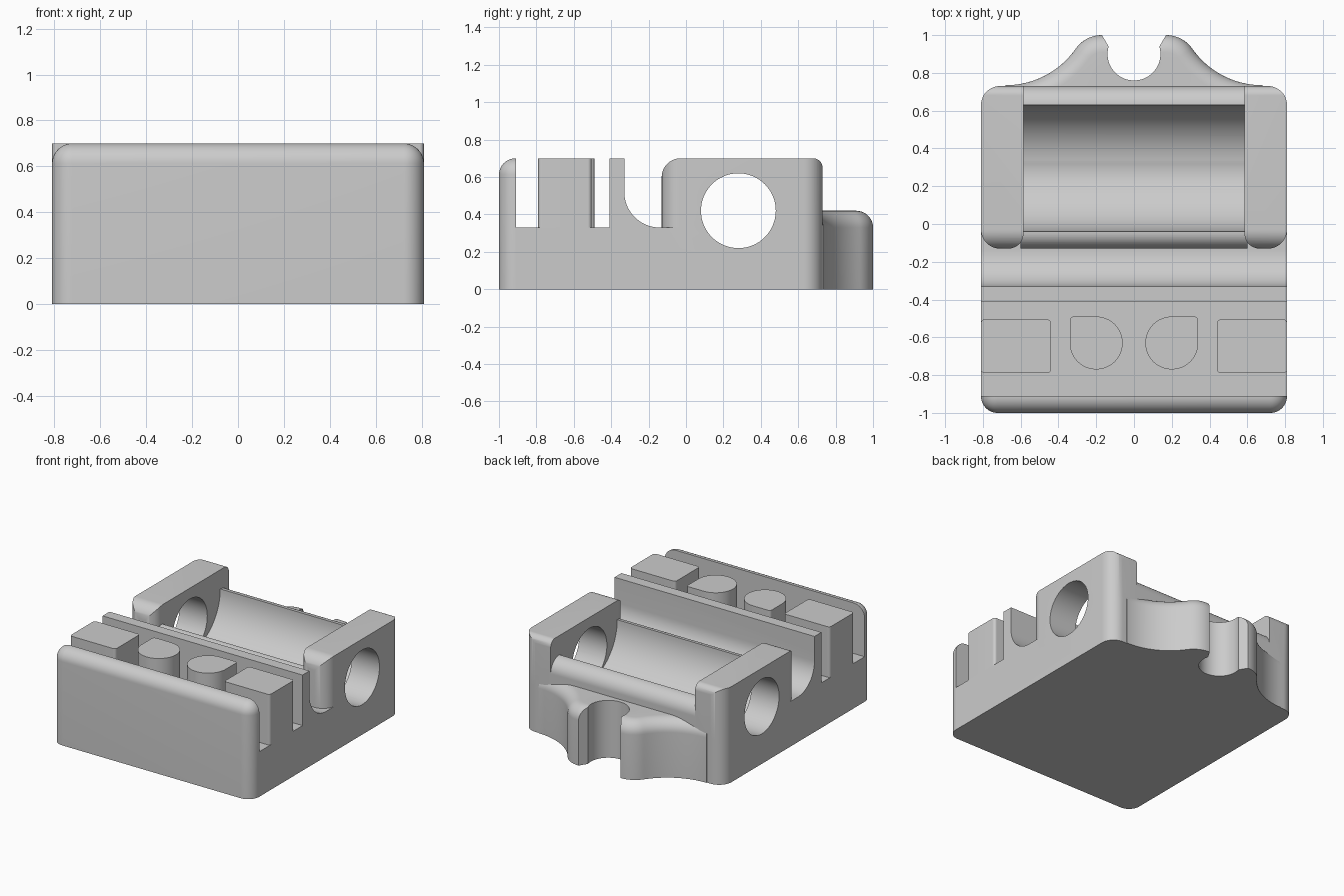
import bpy, bmesh
from math import sin, cos, radians, sqrt

if "Cube" in bpy.data.objects:
    bpy.data.objects.remove(bpy.data.objects["Cube"], do_unlink=True)

GREY = (0.6, 0.6, 0.6, 1.0)
grey = bpy.data.materials.new("plain grey")
grey.use_nodes = True
grey.diffuse_color = GREY
grey.node_tree.nodes["Principled BSDF"].inputs["Base Color"].default_value = GREY

W = 0.81        # half width
BACK = 0.73     # rear face of the body
FLOOR = 0.33    # deck height
TOP = 0.70      # full height
INNER = 0.585   # inner face of the side walls


def arc(cx, cy, r, a0, a1, n=14):
    angles = [radians(a0 + (a1 - a0) * i / n) for i in range(n + 1)]
    return [(cx + r * cos(a), cy + r * sin(a)) for a in angles]


def round_rect(x0, y0, x1, y1, radii):
    """Radii run from the low corner, anticlockwise; zero is square."""
    corners = [(x0, y0, 1, 1), (x1, y0, -1, 1), (x1, y1, -1, -1), (x0, y1, 1, -1)]
    pts = []
    for i, ((x, y, sx, sy), r) in enumerate(zip(corners, radii)):
        if r:
            pts += arc(x + sx * r, y + sy * r, r, 180 + 90 * i, 270 + 90 * i)
        else:
            pts.append((x, y))
    return pts


def finish(name, bm):
    bmesh.ops.recalc_face_normals(bm, faces=bm.faces[:])
    mesh = bpy.data.meshes.new(name)
    bm.to_mesh(mesh)
    bm.free()
    mesh.materials.append(grey)
    obj = bpy.data.objects.new(name, mesh)
    bpy.context.collection.objects.link(obj)
    return obj


def loft(name, loops):
    """Solid through matching loops of 3D points."""
    bm = bmesh.new()
    rings = [[bm.verts.new(p) for p in loop] for loop in loops]
    n = len(rings[0])
    for a, b in zip(rings, rings[1:]):
        for i in range(n):
            j = (i + 1) % n
            bm.faces.new((a[i], a[j], b[j], b[i]))
    bm.faces.new(rings[0])
    bm.faces.new(rings[-1])
    return finish(name, bm)


def prism(name, pts, lo, hi, axis="z"):
    if axis == "z":
        return loft(name, [[(u, v, w) for u, v in pts] for w in (lo, hi)])
    return loft(name, [[(w, u, v) for u, v in pts] for w in (lo, hi)])


def activate(obj):
    bpy.ops.object.select_all(action="DESELECT")
    obj.select_set(True)
    bpy.context.view_layer.objects.active = obj


def boolean(obj, other, operation):
    mod = obj.modifiers.new("Boolean", "BOOLEAN")
    mod.operation, mod.object, mod.solver = operation, other, "EXACT"
    activate(obj)
    bpy.ops.object.modifier_apply(modifier=mod.name)
    bpy.data.objects.remove(other, do_unlink=True)


# Base with the upright ridge and the curved channel behind it
profile = [(-0.911, 0), (BACK, 0), (BACK, FLOOR)]
profile += arc(-0.14, FLOOR + 0.19, 0.19, 270, 180)
profile += [(-0.33, TOP), (-0.41, TOP), (-0.41, FLOOR), (-0.911, FLOOR)]
body = prism("holder_body", profile, -W, W, "x")
outline = round_rect(-W, -0.911, W, BACK, (0, 0, 0.1, 0.1))
boolean(body, prism("plan", outline, -0.1, 1), "INTERSECT")

# Cradle block with rounded rims, hollowed by a cylinder
cradle = round_rect(-0.13, 0.1, BACK, 0.56, (0, 0, 0.1, 0.09))
boolean(body, prism("cradle", cradle, -0.6, 0.6, "x"), "UNION")
hollow = arc(0.295, 0.56, 0.335, 180, 360, 48) + [(0.63, 0.9), (-0.04, 0.9)]
boolean(body, prism("hollow", hollow, -0.6, 0.6, "x"), "DIFFERENCE")

# Side walls: rounded side profile crossed with a rounded plan
for side in (-1, 1):
    wall = prism("wall", round_rect(-0.13, 0.1, BACK, TOP, (0, 0, 0.05, 0.1)),
                 side * INNER, side * W, "x")
    plan = [(side * x, y) for x, y in
            round_rect(INNER, -0.13, W, BACK, (0.08, 0.1, 0.1, 0))]
    boolean(wall, prism("plan", plan, -0.1, 1), "INTERSECT")
    boolean(body, wall, "UNION")

# Round hole through both walls
hole = arc(0.28, 0.42, 0.2, 0, 360, 64)[:-1]
boolean(body, prism("hole", hole, -1, 1, "x"), "DIFFERENCE")

# Front panel with rounded corners and top
bm = bmesh.new()
bmesh.ops.create_cube(bm, size=1)
for v in bm.verts:
    v.co = (v.co.x * 2 * W, -0.955 + v.co.y * 0.09, (v.co.z + 0.5) * TOP)


def rounded(edge):
    a, b = (v.co for v in edge.verts)
    front = max(a.y, b.y) < -0.99
    along_side = abs(a.y - b.y) > 0.01
    return (front and max(a.z, b.z) > 0.1) or (along_side and min(a.z, b.z) > 0.1)


bmesh.ops.bevel(bm, geom=[e for e in bm.edges if rounded(e)], offset=0.088,
                offset_type="OFFSET", segments=12, profile=0.5, affect="EDGES")
boolean(body, finish("front_panel", bm), "UNION")
parts = [body]

# Square blocks and teardrop pegs on the deck
for side, label in ((-1, "right"), (1, "left")):
    block = round_rect(0.44, -0.79, W, -0.505, (0.02,) * 4)
    peg = arc(0.2, -0.63, 0.14, 90, 360, 40) + arc(0.32, -0.51, 0.02, 0, 90, 6)
    for kind, pts in (("block", block), ("peg", peg)):
        pts = [(side * x, y) for x, y in pts]
        parts.append(prism(f"{label}_{kind}", pts, FLOOR, TOP))


# Rear hook: flared outline, its top edge rounded by shrinking the outline
def hook_loop(inset, z):
    flare = 0.452
    reach = 0.17 + flare
    cx, cy = 0.17 + reach * cos(radians(35)), 0.83 + reach * sin(radians(35))
    half = arc(0.17, 0.83, 0.17 - inset, 90, 35)
    half += arc(cx, cy, flare + inset, 215, 270, 20) + [(cx, 0.64)]
    half = [(x, y, z) for x, y in half]
    return half + [(-x, y, z) for x, y, z in reversed(half)]


R = 0.09
loops = [hook_loop(0, 0)]
for k in range(11):
    a = radians(9 * k)
    loops.append(hook_loop(R * (1 - cos(a)), 0.42 - R + R * sin(a)))
hook = loft("rear_hook", loops)
slot = arc(0, 0.9, 0.14, 16.6, -196.6, 48) + [(-0.194, 1.04), (0.194, 1.04)]
boolean(hook, prism("slot", slot, -0.1, 0.6), "DIFFERENCE")
parts.append(hook)

for part in parts:
    activate(part)
    bpy.ops.object.shade_smooth_by_angle(angle=radians(30))
